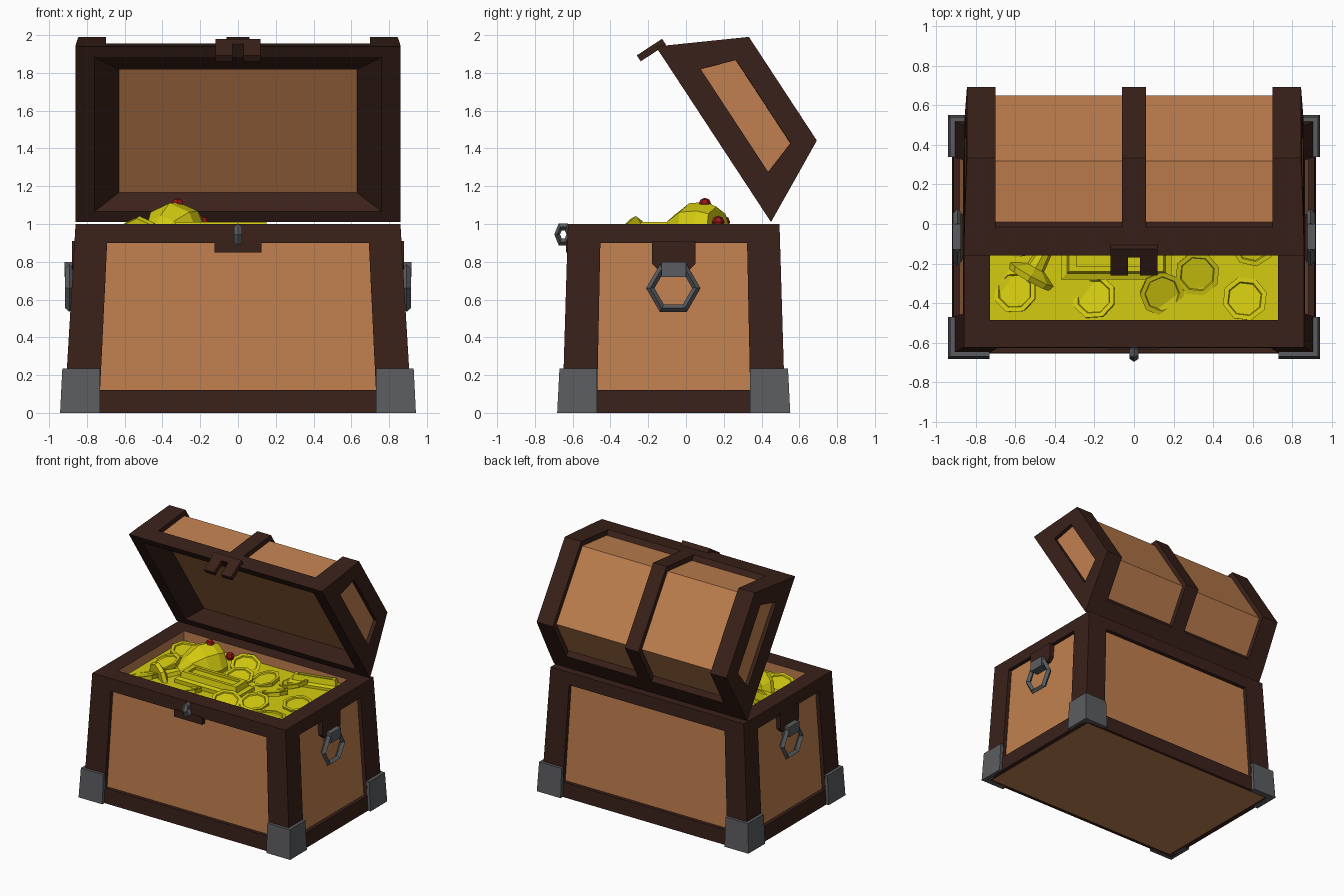
import bpy, bmesh, math, random
from mathutils import Vector, Matrix

if "Cube" in bpy.data.objects:
    bpy.data.objects.remove(bpy.data.objects["Cube"])

random.seed(4)


def material(name, col):
    m = bpy.data.materials.new(name)
    m.diffuse_color = (*col, 1)
    m.use_nodes = True
    m.node_tree.nodes["Principled BSDF"].inputs["Base Color"].default_value = m.diffuse_color
    return m


WOOD = material("wood", (0.53, 0.215, 0.078))
TRIM = material("dark_trim", (0.042, 0.015, 0.010))
METAL = material("iron", (0.105, 0.108, 0.115))
GOLD = material("gold", (0.66, 0.60, 0.005))
RED = material("ruby", (0.30, 0.01, 0.01))


def loft(name, rings, mat, recesses=None):
    """Closed solid through point rings. recesses: {face: (opening, floor, depth, wall_mat, floor_mat)};
    face is 'bottom', 'top' or a side index; opening/floor are (u0, u1, v0, v1) fractions."""
    bm = bmesh.new()
    mats = [mat]
    vs = [[bm.verts.new(p) for p in r] for r in rings]
    n = len(rings[0])
    mid = sum((Vector(p) for r in rings for p in r), Vector()) / (n * len(rings))
    faces = {"bottom": vs[0], "top": vs[-1]}
    for k in range(len(vs) - 1):
        for i in range(n):
            j = (i + 1) % n
            faces[k * n + i] = [vs[k][i], vs[k][j], vs[k + 1][j], vs[k + 1][i]]

    def slot(m):
        if m not in mats:
            mats.append(m)
        return mats.index(m)

    for key, q in faces.items():
        if not recesses or key not in recesses:
            bm.faces.new(q)
            continue
        opening, floor, depth, wall_m, floor_m = recesses[key]
        c = [v.co for v in q]
        nrm = (c[2] - c[0]).cross(c[3] - c[1]).normalized()
        if nrm.dot(mid - c[0]) < 0:
            nrm = -nrm

        def quad(f, d):
            return [bm.verts.new(c[0]*(1-u)*(1-v) + c[1]*u*(1-v) + c[2]*u*v + c[3]*(1-u)*v + nrm*d)
                    for u, v in ((f[0], f[2]), (f[1], f[2]), (f[1], f[3]), (f[0], f[3]))]
        a, b = quad(opening, 0), quad(floor or opening, depth)
        for i in range(4):
            j = (i + 1) % 4
            bm.faces.new((q[i], q[j], a[j], a[i]))
            bm.faces.new((a[i], a[j], b[j], b[i])).material_index = slot(wall_m)
        bm.faces.new(b).material_index = slot(floor_m)
    bmesh.ops.recalc_face_normals(bm, faces=bm.faces)
    me = bpy.data.meshes.new(name)
    bm.to_mesh(me)
    bm.free()
    for m in mats:
        me.materials.append(m)
    ob = bpy.data.objects.new(name, me)
    bpy.context.collection.objects.link(ob)
    return ob


def rect(x0, x1, y0, y1, z):
    return [(x0, y0, z), (x1, y0, z), (x1, y1, z), (x0, y1, z)]


def box(name, x0, x1, y0, y1, z0, z1, mat):
    return loft(name, [rect(x0, x1, y0, y1, z0), rect(x0, x1, y0, y1, z1)], mat)


def hoop(name, loc, rot, major, minor, segs, scale=(1, 1, 1)):
    bpy.ops.mesh.primitive_torus_add(location=loc, rotation=rot, major_radius=major, minor_radius=minor,
                                     major_segments=segs, minor_segments=4)
    ob = bpy.context.object
    ob.name = name
    ob.scale = scale
    ob.data.materials.append(METAL)


# chest body: tapered box, sunken wood panels, hollow top filled with gold
front = ((.1, .9, .12, .9), None, .03, TRIM, WOOD)
side = ((.155, .845, .12, .9), None, .03, TRIM, WOOD)
body = loft("chest_body", [rect(-.92, .92, -.655, .525, 0), rect(-.86, .86, -.625, .495, 1)], TRIM,
            {0: front, 1: side, 2: front, 3: side,
             "top": ((.076, .924, .125, .875), None, .075, WOOD, GOLD),
             "bottom": ((.02, .98, .02, .98), None, .003, TRIM, WOOD)})

# iron corner shoes
for sx in (-1, 1):
    for sy in (-1, 1):
        def shoe(s, z):
            pts = ((.73, .575), (.73, .617 - s), (.942 - s, .617 - s), (.942 - s, .405),
                   (.895, .405), (.895, .575))
            return [(sx * x, sy * y - .065, z) for x, y in pts]
        loft("corner_shoe", [shoe(0, 0), shoe(.012, .235)], METAL)

# side handles: trim tab, iron bracket, hexagonal ring
for sx in (-1, 1):
    tab = [(-.18, .91), (-.18, .79), (-.15, .76), (.02, .76), (.05, .79), (.05, .91)]
    loft("handle_tab", [[(sx * x, y, z) for y, z in tab] for x in (.83, .878)], TRIM)
    box("handle_bracket", min(sx*.85, sx*.918), max(sx*.85, sx*.918), -.13, 0, .72, .80, METAL)
    hoop("handle_ring", (sx * .893, -.067, .66), (math.pi/2, 0, math.pi/2), .122, .022, 6)

# lock tab and staple
box("lock_tab", -.125, .125, -.634, -.59, .85, .91, TRIM)
hoop("lock_staple", (0, -.65, .945), (math.pi/2, 0, math.pi/2), .038, .018, 6, (.85, 1.2, 1.2))


# lid frame: u runs along the open mouth from the hinge, n points out of the lid
def lid(x, u, n):
    return (x, .45 - .5485*u + .836*n, 1.01 + .836*u + .5485*n)


def lid_ring(x0, x1, n, inset=0.0):
    lo = .518 * n + inset
    return [lid(x0, lo, n), lid(x1, lo, n), lid(x1, 1.112 - lo, n), lid(x0, 1.112 - lo, n)]


loft("lid_rim", [lid_ring(-.86, .86, 0), lid_ring(-.858, .858, .13)], TRIM,
     {"bottom": ((.058, .942, .06, .94), (.134, .866, .11, .81), .1, TRIM, WOOD)})
loft("lid_boards", [lid_ring(-.72, .72, .12, .045), lid_ring(-.72, .72, .405, .045)], WOOD)
loft("lid_centre_strap", [lid_ring(-.06, .06, .13), lid_ring(-.06, .06, .44)], TRIM)
end = ((.165, .835, .01, .60), None, .03, TRIM, WOOD)
loft("lid_end_right", [lid_ring(.70, .858, .13), lid_ring(.70, .845, .44)], TRIM, {1: end})
loft("lid_end_left", [lid_ring(-.858, -.70, .13), lid_ring(-.845, -.70, .44)], TRIM, {3: end})


# hasp: plate on the lid lip with two prongs
def hasp(name, x0, x1, n0, n1):
    loft(name, [[lid(x0, 1.09, n), lid(x1, 1.09, n), lid(x1, 1.128, n), lid(x0, 1.128, n)]
                for n in (n0, n1)], TRIM)


hasp("hasp_plate", -.12, .12, 0, .05)
for sx in (-1, 1):
    hasp("hasp_prong", min(sx*.03, sx*.12), max(sx*.03, sx*.12), -.11, 0)


# treasure: turned gold shapes
def turned(name, profile, sides, mtx):
    rings = [[mtx @ Vector((r * math.cos(math.tau*i/sides), r * math.sin(math.tau*i/sides), h))
              for i in range(sides)] for r, h in profile]
    return loft(name, rings, GOLD)


axis = Vector((.48, .86, .10)).to_track_quat('Z', 'Y').to_matrix().to_4x4()
turned("goblet", [(.12, 0), (.13, .03), (.05, .07), (.035, .18), (.11, .26), (.165, .36), (.16, .46), (.13, .52)],
       8, Matrix.Translation((-.53, -.28, .91)) @ axis)
for p in ((-.32, .10, 1.105), (-.19, .17, 1.01), (-.44, .2, 1.01)):
    bpy.ops.mesh.primitive_uv_sphere_add(segments=6, ring_count=4, radius=.034, location=p)
    bpy.context.object.name = "ruby"
    bpy.context.object.data.materials.append(RED)

# stepped gold bars
groove = {"top": ((.08, .92, .18, .82), None, .02, GOLD, GOLD)}
for x, y, z, w, d, turn in ((-.09, -.17, .925, .28, .11, 0), (.5, .27, .915, .2, .06, .25)):
    bar = loft("gold_bar", [rect(-w, w, -d, d, 0), rect(-w, w, -d, d, .03),
                            rect(-w+.03, w-.03, -d+.03, d-.03, .04),
                            rect(-w+.04, w-.04, -d+.04, d-.04, .085)], GOLD, groove)
    bar.matrix_world = Matrix.Translation((x, y, z)) @ Matrix.Rotation(turn, 4, 'Z')

# loose coins with a raised edge
coins = ((-.6, -.34), (-.2, -.37), (.14, -.35), (.56, -.38), (.34, -.03), (-.1, .24), (.16, .12),
         (-.6, .19), (-.6, -.06), (.6, -.1), (.36, .2), (.32, -.25), (-.02, .04))
for x, y in coins:
    tilt = Matrix.Rotation(random.uniform(-.3, .3), 4, 'X') @ Matrix.Rotation(random.uniform(-.3, .3), 4, 'Y')
    m = Matrix.Translation((x, y, .935)) @ tilt @ Matrix.Rotation(random.uniform(0, 1), 4, 'Z')
    turned("coin", [(.11, -.015), (.115, .015), (.09, .015), (.085, .006)], 8, m)
